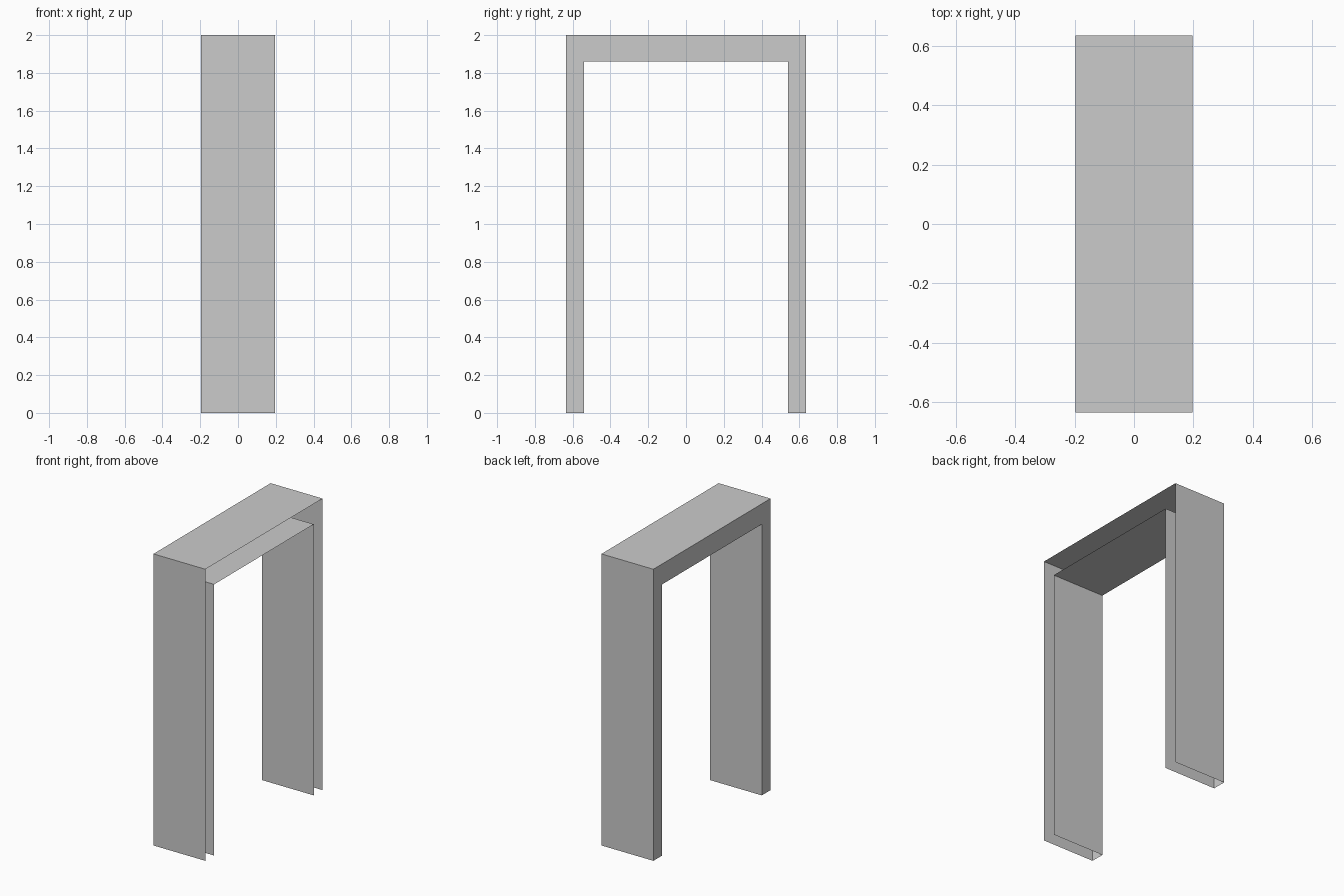
import bpy, bmesh

if "Cube" in bpy.data.objects:
    bpy.data.objects.remove(bpy.data.objects["Cube"])

X = 0.197                                   # half depth of the frame
OUTER = [(-0.635, 0), (-0.635, 2), (0.635, 2), (0.635, 0)]
INNER = [(-0.54, 0), (-0.54, 1.86), (0.54, 1.86), (0.54, 0)]

bm = bmesh.new()


def row(profile, x):
    return [bm.verts.new((x, y, z)) for y, z in profile]


# Outer and inner U-shaped linings, open at the feet and on the +x side
back_outer, back_inner = row(OUTER, -X), row(INNER, -X)
for back, front in ((back_outer, row(OUTER, X)), (back_inner, row(INNER, X))):
    for i in range(3):
        bm.faces.new((back[i], back[i + 1], front[i + 1], front[i]))

# Closed face on the -x side: two posts and the lintel, mitred
for i in range(3):
    bm.faces.new((back_outer[i], back_outer[i + 1], back_inner[i + 1], back_inner[i]))

# Merge the mitred face into one flat U
mitres = [e for e in bm.edges
          if any(v in back_outer[1:3] for v in e.verts)
          and any(v in back_inner[1:3] for v in e.verts)]
bmesh.ops.dissolve_edges(bm, edges=mitres, use_verts=False)
bmesh.ops.recalc_face_normals(bm, faces=bm.faces[:])

mesh = bpy.data.meshes.new("door_frame")
bm.to_mesh(mesh)
bm.free()
bpy.context.collection.objects.link(bpy.data.objects.new("door_frame", mesh))
